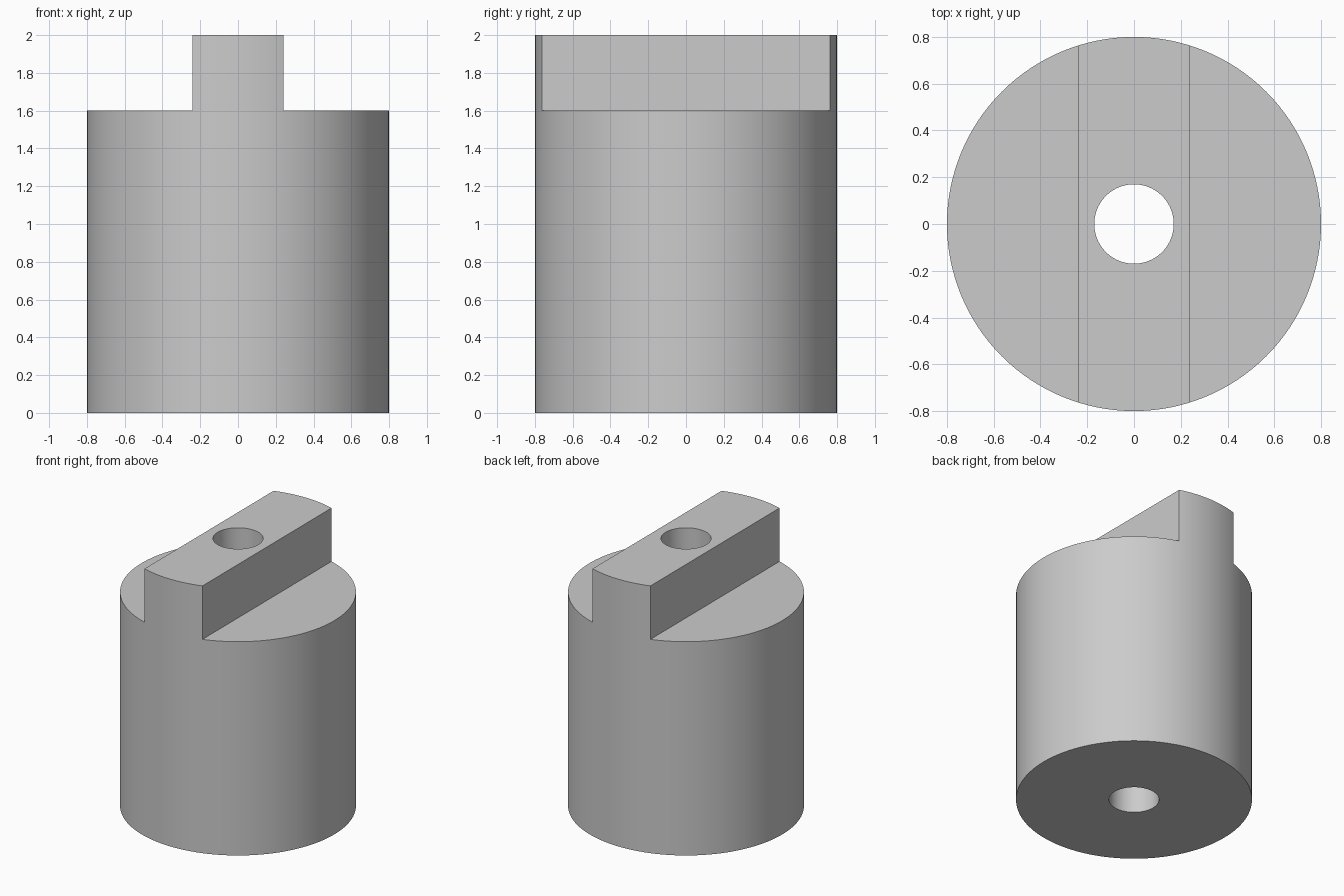
import bpy
import math

if "Cube" in bpy.data.objects:
    bpy.data.objects.remove(bpy.data.objects["Cube"], do_unlink=True)

RADIUS, HEIGHT = 0.8, 2.0
SHOULDER = 1.6          # height of the two lowered shoulders
TONGUE_HALF = 0.24      # half width of the drive tongue
BORE = 0.17

grey = bpy.data.materials.new("plain_grey")
grey.use_nodes = True
colour = (0.6, 0.6, 0.6, 1.0)
grey.diffuse_color = colour
grey.node_tree.nodes["Principled BSDF"].inputs["Base Color"].default_value = colour


def cylinder(name, radius, z0, z1, sides):
    bpy.ops.mesh.primitive_cylinder_add(
        vertices=sides, radius=radius, depth=z1 - z0, location=(0, 0, (z0 + z1) / 2))
    obj = bpy.context.object
    obj.name = name
    obj.data.materials.append(grey)
    return obj


def box(name, x0, x1, y0, y1, z0, z1):
    bpy.ops.mesh.primitive_cube_add(
        size=1, location=((x0 + x1) / 2, (y0 + y1) / 2, (z0 + z1) / 2))
    obj = bpy.context.object
    obj.name = name
    obj.scale = (x1 - x0, y1 - y0, z1 - z0)
    obj.data.materials.append(grey)
    return obj


def cut(target, cutter):
    cutter.hide_render = True
    mod = target.modifiers.new(cutter.name, "BOOLEAN")
    mod.operation = "DIFFERENCE"
    mod.solver = "EXACT"
    mod.object = cutter
    bpy.context.view_layer.objects.active = target
    bpy.ops.object.modifier_apply(modifier=mod.name)
    bpy.data.objects.remove(cutter, do_unlink=True)


# Round body with a tongue left standing between two shoulder cuts
body = cylinder("coupling_body", RADIUS, 0, HEIGHT, 128)
for side, name in ((1, "left_shoulder_cut"), (-1, "right_shoulder_cut")):
    x0, x1 = sorted((side * TONGUE_HALF, side))
    cut(body, box(name, x0, x1, -1, 1, SHOULDER, HEIGHT + 0.5))

# Bore straight through the axis
cut(body, cylinder("bore_cut", BORE, -0.5, HEIGHT + 0.5, 64))

# Smooth the round walls, keep the machined edges sharp
bpy.ops.object.select_all(action="DESELECT")
body.select_set(True)
bpy.context.view_layer.objects.active = body
bpy.ops.object.shade_smooth_by_angle(angle=math.radians(30))
